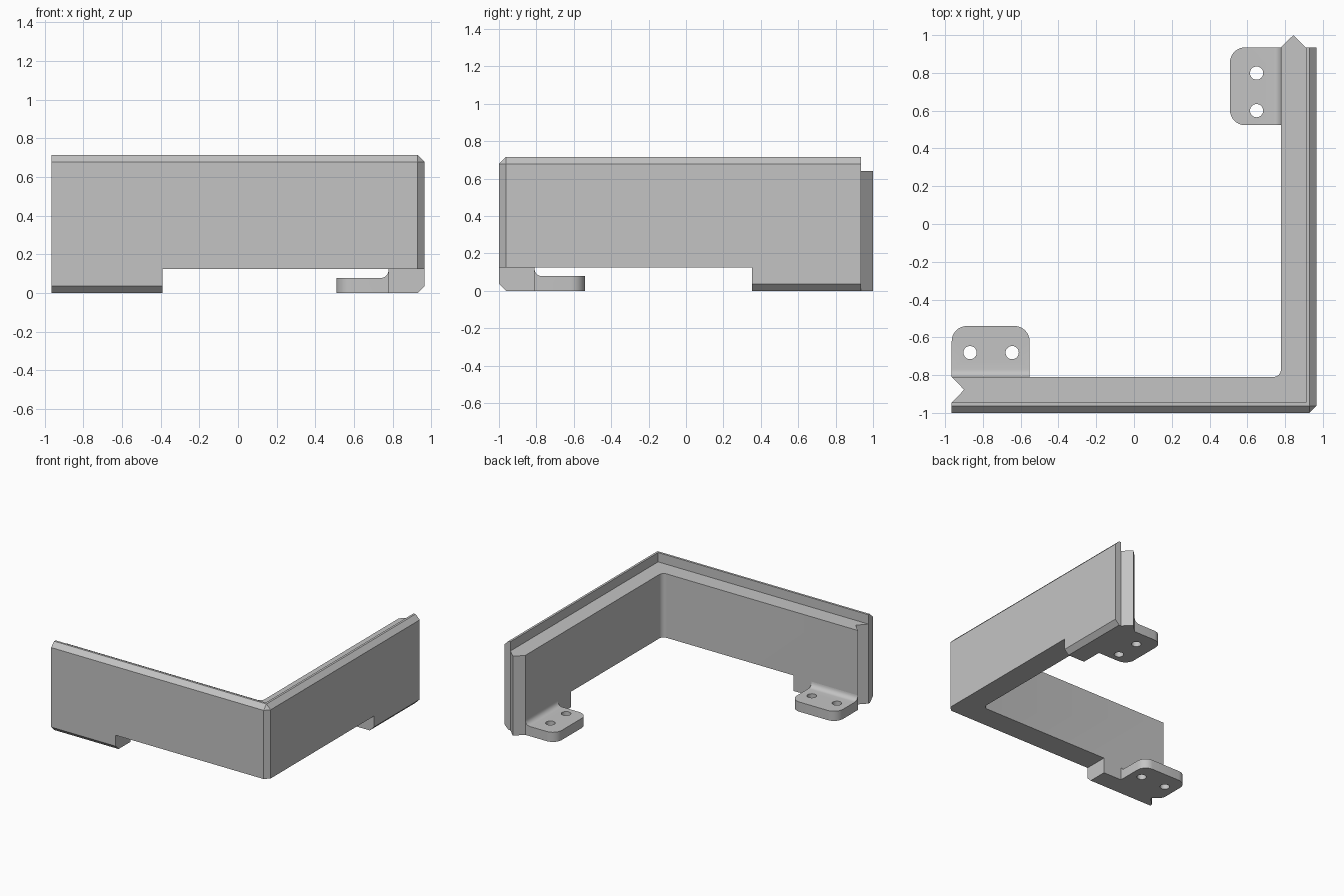
import bpy, bmesh
from math import sin, cos, pi
from mathutils import Matrix

if "Cube" in bpy.data.objects:
    bpy.data.objects.remove(bpy.data.objects["Cube"])

grey = bpy.data.materials.new("plain grey")
grey.use_nodes = True
colour = (0.55, 0.55, 0.55, 1)
grey.diffuse_color = colour
grey.node_tree.nodes["Principled BSDF"].inputs["Base Color"].default_value = colour

# Main dimensions
LEFT, RIGHT, FRONT, BACK = -0.965, 0.965, -1.0, 0.935
CHAMFER = 0.037
LIP_X, LIP_Y = 0.91, -0.945          # inner faces of the raised lip
IN_X, IN_Y = 0.778, -0.81            # inner faces of the wall
LEDGE, TOP, RECESS = 0.64, 0.715, 0.125
FILLET = 0.04


def make_object(name, bm):
    bmesh.ops.recalc_face_normals(bm, faces=bm.faces[:])
    mesh = bpy.data.meshes.new(name)
    bm.to_mesh(mesh)
    bm.free()
    obj = bpy.data.objects.new(name, mesh)
    obj.data.materials.append(grey)
    bpy.context.collection.objects.link(obj)
    return obj


def activate(obj):
    bpy.ops.object.select_all(action="DESELECT")
    obj.select_set(True)
    bpy.context.view_layer.objects.active = obj


def cut(obj, cutter):
    cutter.hide_render = True
    mod = obj.modifiers.new("cut", "BOOLEAN")
    mod.operation, mod.solver, mod.object = "DIFFERENCE", "EXACT", cutter
    activate(obj)
    bpy.ops.object.modifier_apply(modifier=mod.name)
    bpy.data.objects.remove(cutter)


def smooth(obj):
    activate(obj)
    bpy.ops.object.shade_smooth_by_angle(angle=pi / 6)


# Corner wall with lip, chamfers, tongue and notch
def build_wall():
    bm = bmesh.new()
    cache = {}

    def face(points):
        verts = []
        for p in points:
            key = tuple(round(c, 5) for c in p)
            if key not in cache:
                cache[key] = bm.verts.new(key)
            if cache[key] not in verts:
                verts.append(cache[key])
        if len(verts) > 2:
            bm.faces.new(verts)

    def at(points, z):
        return [(x, y, z) for x, y in points]

    def strip(low, high):
        for i in range(len(low) - 1):
            face([low[i], low[i + 1], high[i + 1], high[i]])

    cx, cy = RIGHT - CHAMFER, FRONT + CHAMFER
    full = [(LEFT, FRONT), (cx, FRONT), (RIGHT, cy), (RIGHT, BACK)]
    inset = [(LEFT, cy), (cx, cy), (cx, cy), (cx, BACK)]
    lip = [(LIP_X, BACK), (LIP_X, LIP_Y), (LEFT, LIP_Y)]
    arc = [(IN_X - FILLET + FILLET * cos(a), IN_Y + FILLET - FILLET * sin(a))
           for a in (i * pi / 16 for i in range(9))]
    mid_x, mid_y = (LIP_X + IN_X) / 2, (LIP_Y + IN_Y) / 2
    inner = ([lip[0], (mid_x, 1.0), (IN_X, BACK)] + arc
             + [(LEFT, IN_Y), (LEFT + 0.066, mid_y), lip[2]])

    rings = [at(inset, 0), at(full, CHAMFER), at(full, TOP - CHAMFER), at(inset, TOP)]
    for low, high in zip(rings, rings[1:]):
        strip(low, high)
    strip(at(lip, LEDGE), at(lip, TOP))
    strip(at(inner, 0), at(inner, LEDGE))
    face(at(inset + lip, TOP))
    face(at(inner + [lip[1]], LEDGE))
    face(at(inset + inner, 0))
    for k, corner in ((0, lip[2]), (-1, lip[0])):
        face([r[k] for r in rings] + [(*corner, z) for z in (TOP, LEDGE, 0)])
    return make_object("corner_wall", bm)


wall = build_wall()

# Recess under the wall that leaves a foot at each end
bm = bmesh.new()
bmesh.ops.create_cube(bm, size=1)
x0, y1 = -0.39, 0.352
bmesh.ops.scale(bm, vec=(1.2 - x0, y1 + 1.2, RECESS + 0.1), verts=bm.verts)
bmesh.ops.translate(bm, vec=((1.2 + x0) / 2, (y1 - 1.2) / 2, (RECESS - 0.1) / 2), verts=bm.verts)
cut(wall, make_object("recess_cutter", bm))
smooth(wall)


# Mounting tab: u runs along the wall, v points away from it
def build_tab(name, holes, matrix):
    width, depth, thick = 0.412, 0.27, 0.078
    profile = [(0, 0), (depth, 0), (depth, thick)]
    profile += [(FILLET * (1 - sin(a)), thick + FILLET * (1 - cos(a)))
                for a in (i * pi / 12 for i in range(7))]
    bm = bmesh.new()
    base = bm.faces.new([bm.verts.new((0, v, z)) for v, z in profile])
    new = bmesh.ops.extrude_face_region(bm, geom=[base])["geom"]
    bmesh.ops.translate(bm, vec=(width, 0, 0),
                        verts=[g for g in new if isinstance(g, bmesh.types.BMVert)])
    corners = [e for e in bm.edges
               if all(abs(v.co.y - depth) < 1e-4 for v in e.verts)
               and abs(e.verts[0].co.z - e.verts[1].co.z) > 0.01]
    bmesh.ops.bevel(bm, geom=corners, offset=0.08, segments=8, profile=0.5, affect="EDGES")
    tab = make_object(name, bm)
    for u in holes:
        bm = bmesh.new()
        bmesh.ops.create_cone(bm, cap_ends=True, segments=32, radius1=0.035,
                              radius2=0.035, depth=0.4,
                              matrix=Matrix.Translation((u, 0.129, 0)))
        cut(tab, make_object("hole_cutter", bm))
    bm = bmesh.new()
    bm.from_mesh(tab.data)
    bm.transform(matrix)
    bmesh.ops.recalc_face_normals(bm, faces=bm.faces[:])
    bm.to_mesh(tab.data)
    bm.free()
    smooth(tab)


build_tab("front_mounting_tab", (0.097, 0.32), Matrix.Translation((LEFT, IN_Y, 0)))
swap = Matrix(((0, -1, 0, IN_X), (-1, 0, 0, BACK), (0, 0, 1, 0), (0, 0, 0, 1)))
build_tab("side_mounting_tab", (0.136, 0.335), swap)
